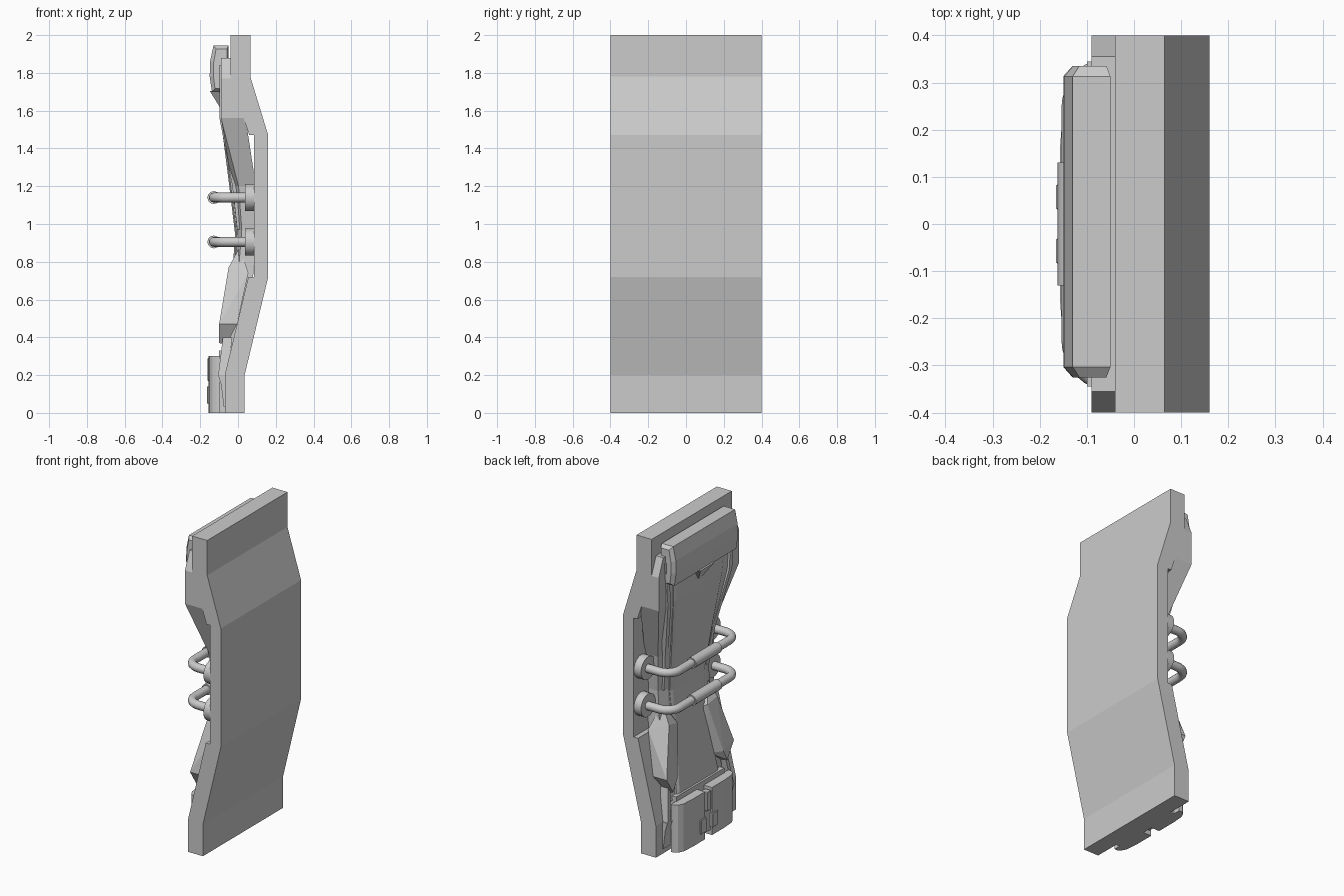
import bpy, bmesh, math
from mathutils import Vector

if "Cube" in bpy.data.objects:
    bpy.data.objects.remove(bpy.data.objects["Cube"])


def finish(name, bm, bevel=0):
    bmesh.ops.recalc_face_normals(bm, faces=bm.faces)
    me = bpy.data.meshes.new(name)
    bm.to_mesh(me)
    bm.free()
    ob = bpy.data.objects.new(name, me)
    bpy.context.collection.objects.link(ob)
    if bevel:
        m = ob.modifiers.new("bevel", "BEVEL")
        m.width, m.segments = bevel, 1
    return ob


def loft(name, rings, bevel=0):
    bm = bmesh.new()
    vs = [[bm.verts.new(p) for p in r] for r in rings]
    n = len(vs[0])
    for a, b in zip(vs, vs[1:]):
        for i in range(n):
            j = (i + 1) % n
            bm.faces.new((a[i], a[j], b[j], b[i]))
    bm.faces.new(vs[0])
    bm.faces.new(vs[-1])
    return finish(name, bm, bevel)


def extrude_y(name, prof, y0, y1, bevel=0):
    return loft(name, [[(x, y, z) for x, z in prof] for y in (y0, y1)], bevel)


def box(name, x, y, z, bevel=0):
    return extrude_y(name, [(x[0], z[0]), (x[1], z[0]), (x[1], z[1]), (x[0], z[1])], *y, bevel)


def hull(name, pts):
    bm = bmesh.new()
    for p in pts:
        bm.verts.new(p)
    r = bmesh.ops.convex_hull(bm, input=bm.verts)
    bmesh.ops.delete(bm, geom=[v for v in r["geom_interior"] if isinstance(v, bmesh.types.BMVert)], context="VERTS")
    bmesh.ops.dissolve_limit(bm, angle_limit=0.02, verts=bm.verts, edges=bm.edges)
    return finish(name, bm)


def tube(name, pts, radius):
    cu = bpy.data.curves.new(name, "CURVE")
    cu.dimensions = "3D"
    cu.bevel_depth, cu.bevel_resolution, cu.use_fill_caps = radius, 4, True
    sp = cu.splines.new("POLY")
    sp.points.add(len(pts) - 1)
    for p, co in zip(sp.points, pts):
        p.co = (*co, 1)
    ob = bpy.data.objects.new(name, cu)
    bpy.context.collection.objects.link(ob)


# bent back slab
extrude_y("back_slab", [(-.04, 2), (.065, 2), (.065, 1.78), (.16, 1.47), (.16, .72), (.035, .2),
                        (.035, 0), (-.07, 0), (-.07, .2), (.055, .72), (.085, .72), (.085, 1.47),
                        (.06, 1.47), (.03, 1.56), (-.04, 1.77)], -.4, .4)

# hourglass body: z, back x, edge x, edge y, front x, front y
rows = [(1.88, -.02, -.09, .355, -.09, .28), (1.77, 0, -.09, .4, -.09, .28),
        (1.56, .04, -.09, .4, -.082, .25), (1.2, .095, .003, .275, -.03, .215),
        (.97, .095, .02, .25, -.005, .19), (.72, .08, 0, .26, -.02, .19),
        (.3, -.02, -.072, .26, -.075, .22)]
loft("body_shell", [[(b, -ey, z), (ex, -ey, z), (fx, -fy, z), (fx, fy, z), (ex, ey, z), (b, ey, z)]
                    for z, b, ex, ey, fx, fy in rows])

# raised centre panel with bevelled sides: z, front x, half width
loft("centre_panel", [[(x + .05, -w - .015, z), (x + .008, -w - .01, z), (x, -w + .01, z),
                       (x, w - .01, z), (x + .008, w + .01, z), (x + .05, w + .015, z)]
                      for z, x, w in [(1.8, -.105, .25), (1.56, -.092, .235), (1.2, -.046, .19),
                                      (.95, -.016, .165), (.72, -.03, .15), (.31, -.09, .2)]])

# headrest cushion with narrowed ends
head = [(-.05, 1.945), (-.13, 1.945), (-.148, 1.86), (-.15, 1.78), (-.138, 1.7), (-.05, 1.7)]
cx, cz = -.08, 1.82
small = [(cx + (x - cx) * .72, cz + (z - cz) * .86) for x, z in head]
loft("headrest", [[(x, y, z) for x, z in p] for p, y in
                  ((small, -.325), (head, -.303), (head, .313), (small, .335))])
hull("headrest_wedge", [(-.15, .07, 1.705), (-.15, -.07, 1.705), (-.08, .07, 1.705),
                        (-.08, -.07, 1.705), (-.085, 0, 1.6)])

for s, side in ((1, "left"), (-1, "right")):
    # slim shoulder rail beside the centre panel
    loft(side + "_side_rail", [[(x, s * y, z), (x, s * (y + w), z), (x + .05, s * (y + w), z), (x + .05, s * y, z)]
                               for x, y, w, z in [(-.1, .315, .03, 1.84), (-.098, .29, .03, 1.56),
                                                  (-.03, .22, .03, 1.2), (-.004, .195, .03, .97)]])
    # faceted leg pad
    hull(side + "_leg_pad", [(x, s * y, z) for x, y, z in [
        (-.05, .24, .77), (-.045, .15, .75), (-.1, .335, .47), (-.1, .23, .44), (-.1, .27, .37),
        (-.06, .27, .36), (-.005, .335, .47), (.055, .3, .74), (.03, .06, .72), (-.05, .16, .44),
        (.01, .22, .88)]])
    # slanted lower strut and ankle block
    loft(side + "_lower_strut", [[(x, s * y, z), (x, s * (y + .025), z), (x + .05, s * (y + .025), z),
                                  (x + .05, s * y, z)] for x, y, z in [(-.08, .27, .4), (-.105, .305, .2)]])
    loft(side + "_ankle_block", [[(x, s * .25, z), (x, s * .335, z), (-.06, s * .335, z), (-.06, s * .25, z)]
                                 for x, z in [(-.105, .2), (-.09, .15), (-.075, .03)]])
    # foot plate with rounded outer edge
    foot = [(-.095, .035), (-.157, .035), (-.157, .16), (-.151, .24), (-.135, .272), (-.115, .285), (-.095, .285)]
    loft(side + "_foot_plate", [[(x, s * y, z) for x, y in foot] for z in (0, .3)])
    box(side + "_foot_tab", (-.165, -.12), sorted((s * .03, s * .085)), (.05, .14), .003)

# recessed strip, clasp and base behind the foot plates
box("foot_bridge", (-.145, -.06), (-.04, .04), (.03, .27))
box("foot_clasp", (-.162, -.12), (-.02, .02), (.17, .29), .003)
box("base_block", (-.1, -.05), (-.24, .24), (0, .33))

# two bent restraint bars with flanges and centre sleeves
for name, z in (("upper", 1.14), ("lower", .905)):
    r, yo, xo = .085, .33, -.128
    arc = [(xo + r - r * math.sin(a), yo - r + r * math.cos(a), z)
           for a in [math.pi / 2 * i / 8 for i in range(9)]]
    half = [(.08, yo, z)] + arc
    tube(name + "_bar", half + [(x, -y, q) for x, y, q in reversed(half)], .026)
    tube(name + "_bar_sleeve", [(xo, .13, z), (xo, -.13, z)], .034)
    for s in (1, -1):
        bpy.ops.mesh.primitive_cylinder_add(vertices=24, radius=.072, depth=.05,
                                            location=(.061, s * .325, z), rotation=(0, math.pi / 2, 0))
        bpy.context.object.name = name + "_bar_flange"
        bpy.ops.object.shade_smooth_by_angle()
